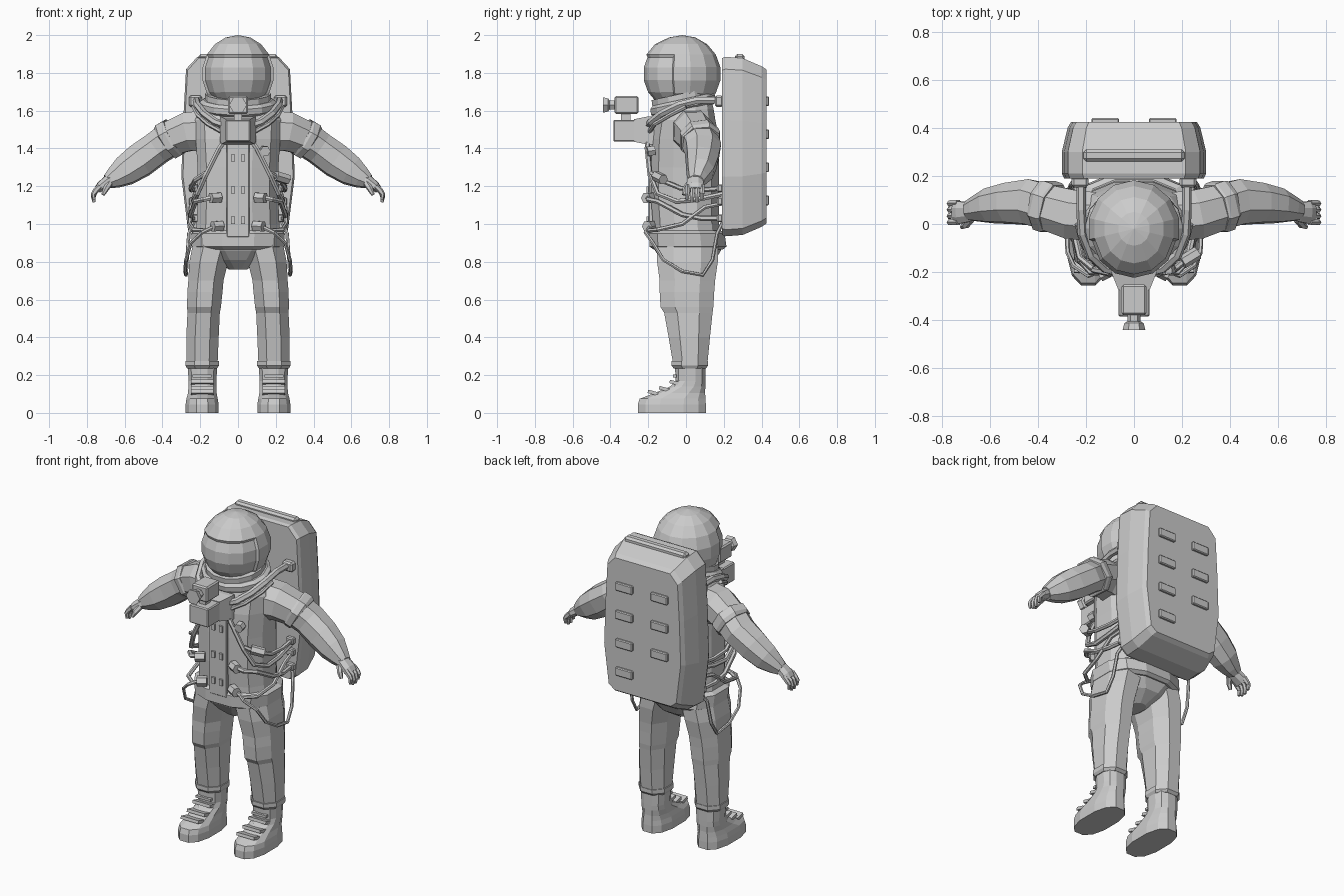
import bpy, bmesh, math
from mathutils import Vector, Matrix

grey = bpy.data.materials.new("light_grey")
grey.diffuse_color = (0.6, 0.6, 0.6, 1)


def finish(name, bm, mirror=False):
    bmesh.ops.recalc_face_normals(bm, faces=bm.faces)
    me = bpy.data.meshes.new(name)
    bm.to_mesh(me)
    bm.free()
    me.materials.append(grey)
    ob = bpy.data.objects.new(name, me)
    bpy.context.collection.objects.link(ob)
    if mirror:
        ob.modifiers.new("mirror", 'MIRROR').use_mirror_merge = False
    return ob


def loft(name, sections, sides=8, axis=None, ref=(0, 1, 0), power=1.0, mirror=False):
    """Skin rings (centre, radius along ref, other radius) along a path."""
    bm = bmesh.new()
    pts = [Vector(s[0]) for s in sections]
    a, rings = Vector(ref), []
    for i, (c, ra, rb) in enumerate(sections):
        if axis:
            t = Vector(axis).normalized()
        else:
            t = (pts[min(i + 1, len(pts) - 1)] - pts[max(i - 1, 0)]).normalized()
        a = (a - t * a.dot(t)).normalized()
        b = t.cross(a)
        ring = []
        for k in range(sides):
            w = 2 * math.pi * (k + 0.5) / sides
            u, v = (math.copysign(abs(f) ** power, f) for f in (math.cos(w), math.sin(w)))
            ring.append(bm.verts.new(pts[i] + a * u * ra + b * v * rb))
        rings.append(ring)
    for r, s in zip(rings, rings[1:]):
        for k in range(sides):
            n = (k + 1) % sides
            bm.faces.new((r[k], r[n], s[n], s[k]))
    bm.faces.new(rings[0])
    bm.faces.new(rings[-1])
    return finish(name, bm, mirror)


def stack(name, rows, x=None, **kw):
    """Upright loft from rows (z, x centre, half width, y front, y back)."""
    return loft(name, [((cx, (f + b) / 2, z), (b - f) / 2, w) for z, cx, w, f, b in rows],
                axis=(0, 0, 1), **kw)


def tube(name, pts, r, sides=6, mirror=True):
    d = Vector(pts[1]) - Vector(pts[0])
    ref = (0, 0, 1) if abs(d.z) < 0.7 * d.length else (1, 0, 0)
    return loft(name, [(p, r, r) for p in pts], sides, ref=ref, mirror=mirror)


def box(name, c, s, tilt=0, bevel=0, mirror=False):
    bm = bmesh.new()
    m = Matrix.Translation(c) @ Matrix.Rotation(tilt, 4, 'X') @ Matrix.Diagonal((*s, 1))
    bmesh.ops.create_cube(bm, size=1, matrix=m)
    if bevel:
        bmesh.ops.bevel(bm, geom=bm.edges[:], offset=bevel, segments=1, affect='EDGES')
    return finish(name, bm, mirror)


# Torso, hips and belt
stack("torso", [(0.90, 0, .235, -.18, .19), (1.0, 0, .225, -.18, .18), (1.12, 0, .22, -.19, .18),
                (1.30, 0, .22, -.19, .18), (1.45, 0, .23, -.185, .18), (1.55, 0, .235, -.165, .16),
                (1.61, 0, .20, -.15, .15), (1.65, 0, .15, -.12, .14)], sides=12, power=0.8)
stack("hips", [(0.76, 0, .05, -.07, .08), (0.81, 0, .13, -.13, .16), (0.86, 0, .21, -.17, .19),
               (0.92, 0, .245, -.185, .2)], sides=12, power=0.8)
stack("belt", [(0.865, 0, .225, -.175, .2), (0.88, 0, .25, -.20, .22), (0.95, 0, .255, -.20, .21),
               (0.965, 0, .23, -.18, .19)], sides=12, power=0.8)

# Legs with knee folds and a cuff
stack("leg", [(0.26, .19, .088, -.075, .12), (0.40, .188, .092, -.10, .135), (0.53, .182, .092, -.125, .15),
              (0.56, .18, .096, -.145, .155), (0.64, .175, .10, -.15, .16), (0.70, .17, .10, -.15, .165),
              (0.80, .155, .11, -.165, .18), (0.90, .13, .115, -.165, .18)], mirror=True, power=0.9)
stack("leg_cuff", [(0.235, .19, .085, -.07, .11), (0.25, .19, .095, -.085, .125),
                   (0.275, .19, .095, -.085, .125)], mirror=True, power=0.9)

# Boots with instep straps
stack("boot", [(0, .19, .09, -.26, .11), (0.045, .19, .09, -.26, .11), (0.075, .19, .085, -.25, .108),
               (0.105, .189, .078, -.17, .105), (0.14, .188, .076, -.085, .105),
               (0.17, .188, .076, -.058, .105), (0.25, .188, .08, -.06, .105)],
      sides=12, power=0.8, mirror=True)
for y, z in ((-.175, .107), (-.115, .127), (-.06, .16)):
    box("boot_strap", (.19, y, z), (.12, .055, .018), tilt=-.25, mirror=True)
box("boot_lace", (.19, -.06, .195), (.10, .02, .015), mirror=True)

# Arms with a band above the elbow
loft("arm", [((.17, .03, 1.49), .11, .12), ((.26, .04, 1.49), .11, .11), ((.36, .07, 1.45), .10, .097),
             ((.43, .09, 1.40), .10, .092), ((.52, .085, 1.335), .088, .095), ((.60, .075, 1.28), .075, .083),
             ((.655, .062, 1.245), .055, .06), ((.69, .055, 1.225), .042, .04)], power=0.9, mirror=True)
loft("arm_band", [((.335, .065, 1.463), .105, .105), ((.345, .068, 1.457), .112, .11),
                  ((.375, .078, 1.44), .112, .11), ((.385, .08, 1.433), .105, .10)], power=0.9, mirror=True)

# Gloved hands
loft("palm", [((.66, .06, 1.24), .04, .035), ((.69, .05, 1.225), .045, .033), ((.725, .048, 1.20), .05, .028),
              ((.745, .048, 1.18), .048, .02)], mirror=True)
for i in range(4):
    y = .087 - .026 * i
    drop = (.015, 0, 0, .012)[i]
    loft("finger", [((.73, y, 1.20), .014, .016), ((.757, y, 1.172), .014, .015),
                    ((.766, y - .002, 1.145 + drop), .013, .013), ((.762, y - .003, 1.115 + drop), .009, .008)],
         sides=6, mirror=True)
loft("thumb", [((.68, .02, 1.215), .018, .018), ((.70, -.005, 1.185), .016, .015),
               ((.715, -.012, 1.155), .010, .010)], sides=6, ref=(1, 0, 0), mirror=True)

# Helmet with a sunken visor
bm = bmesh.new()
bmesh.ops.create_uvsphere(bm, u_segments=14, v_segments=9, radius=1,
                          matrix=Matrix.Translation((0, -.02, 1.795)) @ Matrix.Diagonal((.195, .205, .205, 1)))
for v in bm.verts:
    if v.co.y < -.1:
        v.co.y -= .012
visor = [f for f in bm.faces if f.calc_center_median().y < -.06
         and 1.66 < f.calc_center_median().z < 1.91]
bmesh.ops.inset_region(bm, faces=visor, thickness=.012, depth=-.010, use_even_offset=True)
finish("helmet", bm)

# Neck ring leaning forward
tilt = (0, -.22, 1)
loft("neck_ring", [((0, -.01, 1.60), .165, .185), ((0, -.013, 1.615), .18, .205),
                   ((0, -.018, 1.645), .18, .205), ((0, -.02, 1.66), .165, .185)],
     sides=14, axis=tilt)
loft("neck_seal", [((0, -.02, 1.65), .165, .175), ((0, -.025, 1.69), .165, .175)], sides=14, axis=tilt)

# Backpack: a rounded block skinned from front to back
bm = bmesh.new()
half = [(.22, .935), (.265, .97), (.30, 1.25), (.29, 1.55), (.275, 1.82), (.215, 1.885)]
outline = half + [(-x, z) for x, z in reversed(half)]
rings = []
for y, sx, sz in ((.19, .97, .985), (.21, 1, 1), (.30, 1, .985), (.40, .92, .895), (.425, .87, .86)):
    rings.append([bm.verts.new((x * sx, y, 1.41 + (z - 1.41) * sz)) for x, z in outline])
for r, s in zip(rings, rings[1:]):
    for k in range(len(r)):
        n = (k + 1) % len(r)
        bm.faces.new((r[k], r[n], s[n], s[k]))
bm.faces.new(rings[0])
bm.faces.new(rings[-1])
finish("backpack", bm)
box("backpack_top_ridge", (0, .285, 1.87), (.42, .05, .06), bevel=.012)
for row, z in enumerate((1.65, 1.475, 1.30, 1.125)):
    for x in (.12, -.12):
        if not (row == 3 and x < 0):
            box("backpack_block", (x, .425, z), (.115, .03, .052), bevel=.005)

# Chest panel with paired switches
box("chest_panel", (0, -.185, 1.19), (.12, .025, .52), bevel=.005)
for z in (1.35, 1.18, 1.02):
    box("chest_switch", (.026, -.20, z), (.022, .018, .038), mirror=True)

# Chest camera on its mount
loft("camera_mount", [((0, -.17, 1.495), .075, .095), ((0, -.20, 1.495), .075, .095),
                      ((0, -.275, 1.495), .06, .065)], sides=4, ref=(0, 0, 1), power=0.01)
box("camera_base", (0, -.32, 1.493), (.13, .13, .115), bevel=.006)
box("camera_post", (0, -.32, 1.565), (.04, .05, .05))
box("camera_body", (0, -.315, 1.63), (.105, .125, .095), bevel=.008)
loft("camera_lens", [((0, -.36, 1.63), .028, .028), ((0, -.405, 1.63), .028, .028),
                     ((0, -.412, 1.63), .04, .04), ((0, -.44, 1.63), .047, .047)], sides=6, ref=(0, 0, 1))

# Shoulder hoses from the pack to the chest
tube("shoulder_hose", [(.22, .2, 1.655), (.22, .06, 1.655), (.215, -.04, 1.63), (.18, -.13, 1.585),
                       (.12, -.185, 1.54), (.06, -.2, 1.52)], .02)
tube("shoulder_cord", [(.235, .0, 1.62), (.215, -.08, 1.58), (.16, -.165, 1.53), (.07, -.2, 1.48)], .012)
box("shoulder_fitting", (.225, .175, 1.65), (.07, .045, .06), bevel=.01, mirror=True)

# Diagonal chest straps
tube("chest_strap", [(.06, -.2, 1.46), (.10, -.205, 1.40), (.17, -.19, 1.26), (.215, -.15, 1.16),
                     (.235, -.05, 1.12), (.235, .06, 1.13), (.225, .2, 1.16)], .014)

# Side hoses running from chest fittings round to the pack
tube("upper_hose", [(.13, -.20, 1.14), (.18, -.20, 1.13), (.225, -.15, 1.12), (.25, -.02, 1.05),
                    (.25, .08, 1.03), (.235, .2, 1.03)], .014)
tube("middle_hose", [(.17, -.185, 1.27), (.225, -.14, 1.235), (.25, -.03, 1.19), (.245, .08, 1.18),
                     (.235, .2, 1.19)], .013)
tube("lower_hose", [(.11, -.19, .99), (.17, -.2, .965), (.235, -.15, .97), (.255, -.02, 1.0),
                    (.25, .1, 1.09), (.235, .2, 1.11)], .012)
tube("hanging_cable", [(.13, -.19, .985), (.19, -.215, .955), (.25, -.175, .90), (.275, -.12, .81),
                       (.28, -.02, .75), (.275, .09, .73), (.27, .14, .81), (.26, .165, .95),
                       (.23, .2, 1.02)], .010)
for x, y, z in ((.11, -.2, 1.14), (.10, -.195, .99)):
    tube("hose_fitting", [(x - .015, y + .015, z), (x + .035, y - .012, z - .003)], .03)
tube("side_fitting", [(.20, -.16, 1.255), (.265, -.12, 1.235)], .028, mirror=False)
tube("breast_fitting", [(.14, -.165, 1.39), (.145, -.205, 1.385)], .028, mirror=False)
for z in (1.03, 1.12, 1.19):
    box("pack_fitting", (.235, .18, z), (.05, .03, .04), bevel=.006, mirror=True)
